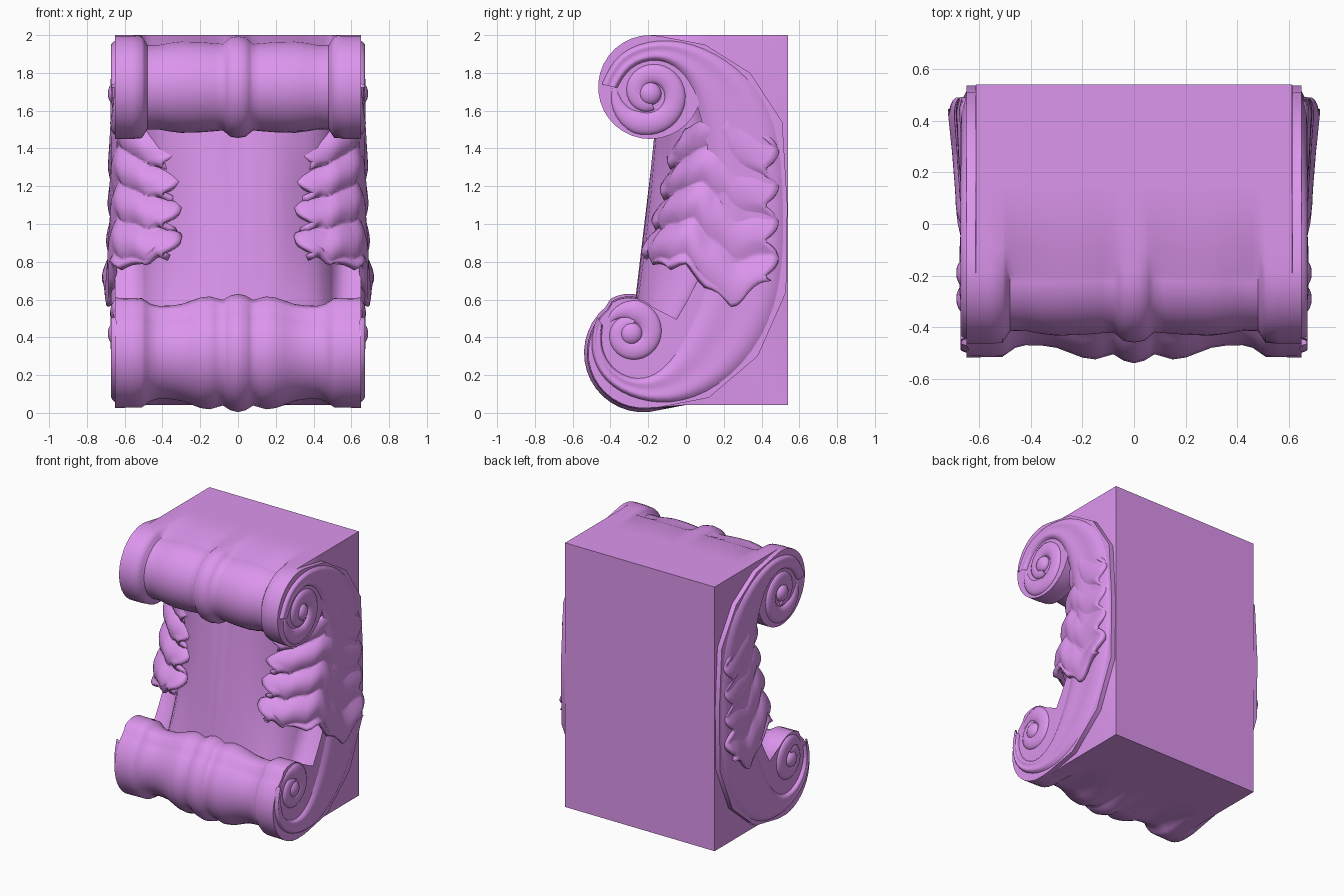
import bpy, bmesh
from math import sin, cos, pi, radians

if "Cube" in bpy.data.objects:
    bpy.data.objects.remove(bpy.data.objects["Cube"])


def lerp(a, b, t):
    return a + (b - a) * t


def interp(table, x):
    # piecewise linear lookup in (x, value) pairs
    for (x0, v0), (x1, v1) in zip(table, table[1:]):
        if x <= x1:
            return lerp(v0, v1, max(0, (x - x0) / (x1 - x0)))
    return table[-1][1]


stone = bpy.data.materials.new("stone")
stone.diffuse_color = (.72, .3, .85, 1)
stone.use_nodes = True
stone.node_tree.nodes["Principled BSDF"].inputs["Base Color"].default_value = stone.diffuse_color


def grid_object(name, rows, caps=False, closed=False, angle=45):
    # skin rows of points into a smooth surface
    bm = bmesh.new()
    vs = [[bm.verts.new(p) for p in r] for r in rows]
    n = len(rows[0])
    for a, b in zip(vs, vs[1:]):
        for j in range(n if closed else n - 1):
            k = (j + 1) % n
            bm.faces.new((a[j], a[k], b[k], b[j]))
    if caps:
        bm.faces.new(vs[0])
        bm.faces.new(vs[-1])
    bmesh.ops.recalc_face_normals(bm, faces=bm.faces[:])
    me = bpy.data.meshes.new(name)
    bm.to_mesh(me)
    bm.free()
    me.materials.append(stone)
    ob = bpy.data.objects.new(name, me)
    bpy.context.collection.objects.link(ob)
    bpy.ops.object.select_all(action='DESELECT')
    bpy.context.view_layer.objects.active = ob
    ob.select_set(True)
    bpy.ops.object.shade_smooth_by_angle(angle=radians(angle))
    return ob


# Turned shape of both rolls (inset by x) and depth of the front hollow
UPPER = [(0, .005), (.04, .012), (.08, .045), (.2, .035), (.32, .032), (.42, .05), (.48, .05), (.51, .004), (.56, 0), (.66, 0)]
LOWER = [(0, 0), (.04, .01), (.08, .035), (.15, .015), (.2, .022), (.3, .06), (.4, .075), (.46, .06), (.51, .025), (.66, .022)]
HOLLOW = [(0, 0), (.2, .04), (.3, .15), (.42, .35), (.49, .6), (.56, 1), (.66, 1)]

# Back outline as (y, z): square block inside, C-curve at the outer sides
BLOCK = [(-.1, 2), (.15, 2), (.54, 2), (.54, 1.52), (.54, 1.1), (.54, .62), (.54, .042), (.15, .042), (0, .042)]
OUTER = [(-.14, 1.995), (.1, 1.95), (.34, 1.8), (.51, 1.54), (.537, 1.1), (.53, .64), (.38, .3), (.12, .08), (-.14, .03)]
INNER = [(-.16, 1.88), (-.03, 1.82), (.05, 1.68), (.11, 1.45), (.16, 1.1), (.13, .75), (.02, .47), (-.08, .28), (-.2, .18)]


def section(x, edge=False):
    # side outline of the bracket at a given x
    ax = abs(x)
    du, dl, k = interp(UPPER, ax), interp(LOWER, ax), interp(HOLLOW, ax)
    pts = []
    for i in range(25):
        a = radians(lerp(90, lerp(275, 345, k), i / 24))
        r = .275 - du
        pts.append((-.19 + r * cos(a), 1.725 + r * sin(a)))
    a0 = lerp(80, -45, k)
    low = []
    for i in range(13):
        a = radians(lerp(a0, 120, i / 12))
        r = .2 - dl * .9
        low.append((-.3 + r * cos(a), .43 + r * sin(a)))
    for i in range(1, 17):
        a = radians(lerp(120, 275, i / 16))
        r = .315 - dl
        low.append((-.225 + r * cos(a), .318 + r * sin(a)))
    top, bot = pts[-1], low[0]
    for i in range(1, 14):
        t = i / 14
        pts.append((lerp(top[0], bot[0], t) + .2 * k * sin(pi * t), lerp(top[1], bot[1], t)))
    pts += low + list(reversed(OUTER if edge else BLOCK))
    return [(x, y, z) for y, z in pts]


half = [.02, .04, .06, .08, .12, .15, .2, .25, .3, .36, .42, .46, .48, .495, .51, .56, .613]
ends = [.615, .65]
rows = [section(-x, True) for x in reversed(ends)]
rows += [section(x) for x in [-x for x in reversed(half)] + [0] + half]
rows += [section(x, True) for x in ends]
grid_object("bracket_body", rows, caps=True, closed=True, angle=55)

# C-shaped band on each side, continued around both scrolls
BAND_OUT = [(-.45, 1.74), (-.37, 1.92)] + OUTER + [(-.36, .1), (-.48, .22), (-.515, .38), (-.47, .51)]
BAND_IN = [(-.36, 1.72), (-.3, 1.83)] + INNER + [(-.32, .19), (-.41, .26), (-.45, .36), (-.44, .46)]


def side_band(s):
    rows = []
    for (oy, oz), (iy, iz) in zip(BAND_OUT, BAND_IN):
        row = []
        for j in range(10):
            t = j / 9
            h = .035 * sin(pi * t) ** .6 if 0 < j < 9 else 0
            h += .007 * sin(3 * pi * t)
            row.append((s * (.64 + h), lerp(oy, iy, t), lerp(oz, iz, t)))
        rows.append(row)
    ob = grid_object("side_band", rows)
    m = ob.modifiers.new("Smooth", 'SUBSURF')
    m.levels = m.render_levels = 2


def volute(name, s, cy, cz, r0, start, turns, direction):
    # soft tapering spiral bead with a round eye
    cu = bpy.data.curves.new(name, 'CURVE')
    cu.dimensions = '3D'
    cu.bevel_depth = .065
    cu.bevel_resolution = 3
    cu.use_fill_caps = True
    cu.materials.append(stone)
    sp = cu.splines.new('POLY')
    n = 44
    sp.points.add(n - 1)
    for i, p in enumerate(sp.points):
        t = i / (n - 1)
        a = radians(start) + direction * turns * 2 * pi * t
        r = lerp(r0, .045, t)
        p.co = (0, cy + r * cos(a), cz + r * sin(a), 1)
        p.radius = min(1, .2 + 5 * t) * lerp(1, .7, t)
    sp.use_smooth = True
    ob = bpy.data.objects.new(name, cu)
    ob.location.x = s * .646
    ob.scale.x = .5
    bpy.context.collection.objects.link(ob)
    bpy.ops.mesh.primitive_uv_sphere_add(segments=20, ring_count=12, radius=.06, location=(s * .65, cy, cz))
    eye = bpy.context.object
    eye.name = name + "_eye"
    eye.scale.x = .65
    eye.data.materials.append(stone)
    bpy.ops.object.shade_smooth()


def leaf(s):
    # scalloped sheet wrapping from the front panel around to the side
    rows = []
    NV, NU = 48, 28
    for i in range(NV + 1):
        v = i / NV
        row = []
        lobe = abs(sin(pi * 4 * v + .4)) ** .8
        for j in range(NU + 1):
            u = j / NU
            top = interp([(0, 1.46), (.3, 1.5), (.7, 1.62), (1, 1.45)], u)
            bot = interp([(0, .82), (.3, .76), (.5, .76), (.75, .54), (1, .7)], u)
            bot += .035 * abs(sin(pi * 5 * u))
            z = lerp(top, bot, v)
            yp = lerp(-.02, -.155, min(1, max(0, (1.45 - z) / .6)))
            ex = .42 - .12 * lobe
            ey = .41 + .08 * lobe
            x = interp([(0, ex), (.25, .5), (.42, .61), (.55, .645), (.75, .655), (1, .665)], u)
            y = interp([(0, yp - .01), (.25, yp + .02), (.42, yp + .1), (.55, yp + .2), (.75, .24), (1, ey)], u)
            th = min(1, max(0, (u - .15) / .4)) * pi / 2
            ridge = abs(sin(pi * (4 * v - 1.1 * abs(u - .45)) + .9))
            amp = lerp(.05, .025, min(1, u * 1.6))
            h = amp * ridge - .018 + .035 * v ** 4
            row.append((s * (x + h * sin(th)), y - h * cos(th), z))
        rows.append(row)
    ob = grid_object("acanthus_leaf", rows, angle=60)
    m = ob.modifiers.new("Thickness", 'SOLIDIFY')
    m.thickness = .035
    m.offset = 0


for s in (-1, 1):
    side_band(s)
    volute("upper_volute", s, -.19, 1.69, .19, 170, 1.3, 1)
    volute("lower_volute", s, -.29, .42, .135, 150, 1.2, -1)
    leaf(s)
